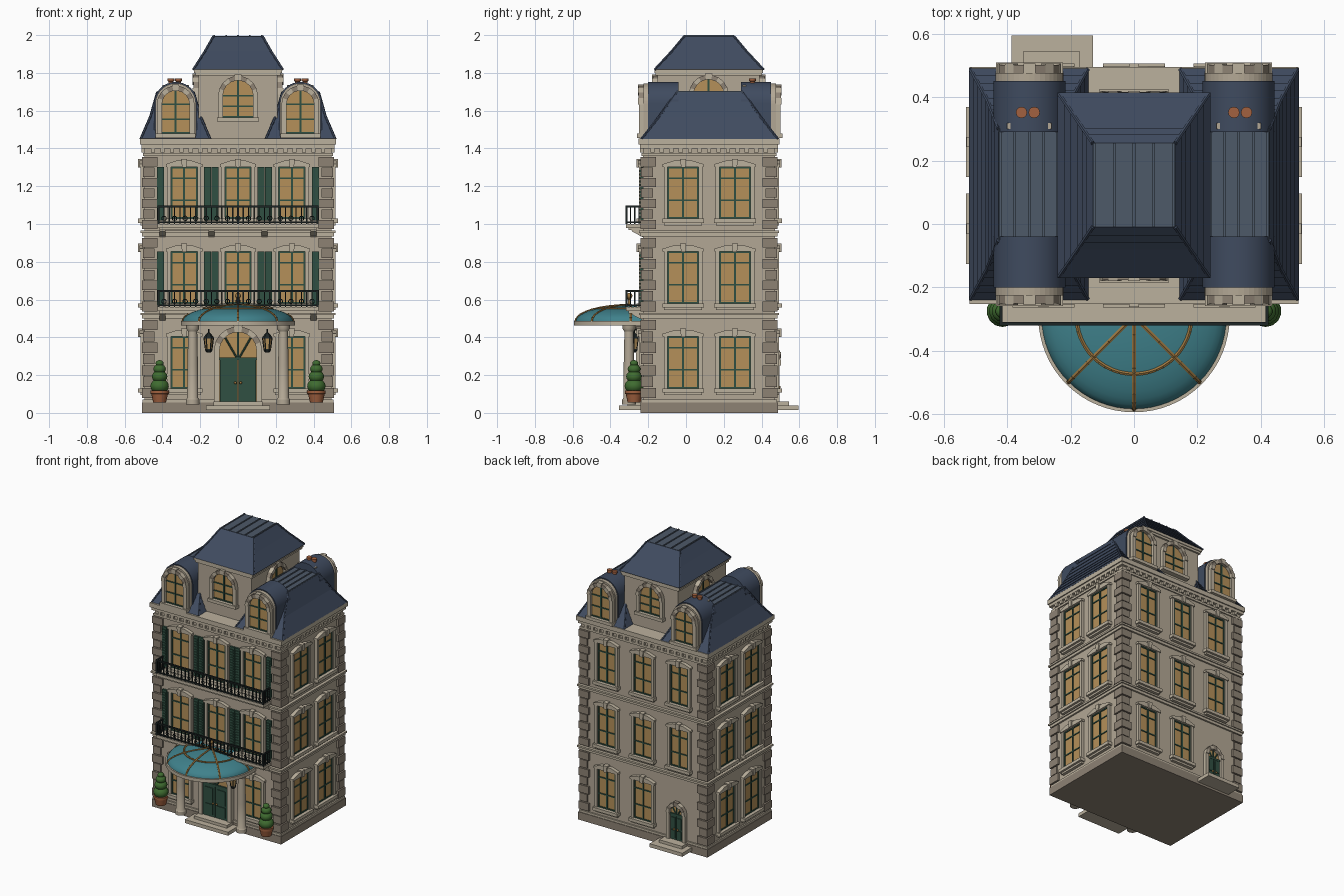
import bpy, bmesh
from math import pi, sin, cos
from mathutils import Matrix, Vector

if "Cube" in bpy.data.objects:
    bpy.data.objects.remove(bpy.data.objects["Cube"])

COL = dict(stone=(.45, .39, .30), trim=(.50, .44, .34), quoin=(.27, .225, .175), slate=(.05, .07, .115),
           seam=(.075, .10, .14), glass=(.46, .28, .10), green=(.03, .08, .055), iron=(.012, .018, .018),
           teal=(.05, .22, .26), gold=(.33, .18, .05), clay=(.36, .12, .05), leaf=(.05, .15, .03))
MAT = {}
for k, c in COL.items():
    MAT[k] = bpy.data.materials.new(k)
    MAT[k].diffuse_color = (*c, 1)
PARTS = {}
I = Matrix.Identity(4)


def part(name, mat):
    return PARTS.setdefault((name, mat), bmesh.new())


def box(p, x0, x1, y0, y1, z0, z1, M=I):
    T = Matrix.Translation(((x0 + x1) / 2, (y0 + y1) / 2, (z0 + z1) / 2))
    bmesh.ops.create_cube(p, size=1, matrix=M @ T @ Matrix.Diagonal((x1 - x0, y1 - y0, z1 - z0, 1)))


def prism(p, pts, y0, y1, M=I):
    """Extrude an (x, z) outline along y."""
    a = [p.verts.new(M @ Vector((x, y0, z))) for x, z in pts]
    b = [p.verts.new(M @ Vector((x, y1, z))) for x, z in pts]
    p.faces.new(a)
    p.faces.new(b[::-1])
    for i in range(len(pts)):
        j = (i + 1) % len(pts)
        p.faces.new((a[i], b[i], b[j], a[j]))


def lathe(p, prof, x, y, n=16):
    """Revolve an (r, z) profile about a vertical axis."""
    rings = [[p.verts.new((x + r * cos(2 * pi * i / n), y + r * sin(2 * pi * i / n), z)) for i in range(n)] for r, z in prof]
    for a, b in zip(rings, rings[1:]):
        for i in range(n):
            p.faces.new((a[i], a[(i + 1) % n], b[(i + 1) % n], b[i]))
    p.faces.new(rings[0][::-1])
    p.faces.new(rings[-1])


def rod(p, a, b, r, n=6):
    a, b = Vector(a), Vector(b)
    d = b - a
    M = Matrix.Translation((a + b) / 2) @ d.to_track_quat('Z', 'Y').to_matrix().to_4x4()
    bmesh.ops.create_cone(p, cap_ends=True, segments=n, radius1=r, radius2=r, depth=d.length, matrix=M)


def ball(p, x, y, z, r, sz=1):
    bmesh.ops.create_uvsphere(p, u_segments=14, v_segments=8, radius=r,
                              matrix=Matrix.Translation((x, y, z)) @ Matrix.Diagonal((1, 1, sz, 1)))


def arch(r, z0, zs, n=14):
    return [(-r, z0), (r, z0)] + [(r * cos(pi * i / n), zs + r * sin(pi * i / n)) for i in range(n + 1)]


def at(x, y, z, ang=0):
    return Matrix.Translation((x, y, z)) @ Matrix.Rotation(ang, 4, 'Z')


def window(M, w, h=.275):
    """Rectangular window; local -y points out of the wall, z = 0 at the glass bottom."""
    t, g, f = part("window_surrounds", "trim"), part("window_glass", "glass"), part("window_bars", "green")
    a = w / 2
    box(g, -a, a, -.006, .01, 0, h, M)
    for x in (-a + .003, 0, a - .003):
        box(f, x - .005, x + .005, -.012, 0, 0, h, M)
    for z in (.004, h * .36, h * .78, h - .004):
        box(f, -a, a, -.011, 0, z - .004, z + .004, M)
    for s in (-1, 1):
        box(t, min(s * a, s * (a + .02)), max(s * a, s * (a + .02)), -.02, .01, 0, h, M)
    box(t, -a - .028, a + .028, -.035, .01, -.022, 0, M)
    box(t, -a - .018, a + .018, -.02, .01, -.035, -.022, M)
    prism(t, [(-a - .026, h), (a + .026, h), (a + .026, h + .014), (a * .6, h + .032), (-a * .6, h + .032), (-a - .026, h + .014)], -.026, .01, M)
    prism(t, [(-.011, h - .004), (.011, h - .004), (.016, h + .042), (-.016, h + .042)], -.034, .01, M)


def arch_opening(M, r, zs, ring=.026, door=0, n=9):
    """Arched window, or a double door with fanlight when door > 0 (the door height)."""
    g, f = part("arched_glass", "glass"), part("arched_bars", "green")
    t, q = part("arched_surrounds", "trim"), part("arch_stones", "quoin")
    prism(g, arch(r, 0, zs), -.006, .01, M)
    for s in (-1, 1):
        x = s * (r + ring / 2)
        box(t, x - ring / 2, x + ring / 2, -.024, .01, 0, zs, M)
    for i in range(n):
        a0, a1 = pi * i / n, pi * (i + 1) / n
        R = r + ring * (1.3 if i == n // 2 else 1)
        prism(t if i % 2 == 0 else q, [(r * cos(a0), zs + r * sin(a0)), (R * cos(a0), zs + R * sin(a0)),
              (R * cos(a1), zs + R * sin(a1)), (r * cos(a1), zs + r * sin(a1))], -.03 if i % 2 == 0 else -.026, .01, M)
    if door:
        d, k = part("door_leaves", "green"), part("door_knobs", "gold")
        for s in (-1, 1):
            c = s * r / 2
            box(d, c - r / 2 + .002, c + r / 2 - .002, -.014, .01, 0, door, M)
            for z0, z1 in ((.08, .4), (.47, .93)):
                box(d, c - r * .32, c + r * .32, -.019, 0, door * z0, door * z1, M)
            v = M @ Vector((s * .014, -.022, door * .45))
            ball(k, v.x, v.y, v.z, .007)
        box(f, -r, r, -.016, 0, door, door + .014, M)
        for a in (pi / 4, pi / 2, 3 * pi / 4):
            rod(f, M @ Vector((0, -.008, door)), M @ Vector((r * .97 * cos(a), -.008, zs + r * .97 * sin(a))), .005)
    else:
        box(f, -.005, .005, -.012, 0, 0, zs + r, M)
        for z in (.004, zs * .5, zs):
            box(f, -r, r, -.011, 0, z - .004, z + .004, M)
        box(t, -r - ring - .006, r + ring + .006, -.034, .01, -.022, 0, M)


def mansard(name, x0, x1, y0, y1, prof, n):
    """Hipped roof in lapped slate courses; prof lists (left, right, y inset, z)."""
    p = part(name, "slate")
    rows = []
    for a, b in zip(prof, prof[1:]):
        rows += [[u + (v - u) * i / n for u, v in zip(a, b)] for i in range(n)]
    rows.append(list(prof[-1]))
    loops = []
    for lo, hi in zip(rows, rows[1:]):
        for (l, r, d, z), e in ((lo, .005), (hi, .0)):
            loops.append([p.verts.new(c) for c in ((x0 + l - e, y0 + d - e, z), (x1 - r + e, y0 + d - e, z),
                                                   (x1 - r + e, y1 - d + e, z), (x0 + l - e, y1 - d + e, z))])
    for a, b in zip(loops, loops[1:]):
        for i in range(4):
            p.faces.new((a[i], a[(i + 1) % 4], b[(i + 1) % 4], b[i]))
    p.faces.new(loops[0][::-1])
    p.faces.new(loops[-1])
    l, r, d, z = prof[-1]
    s = part(name + "_seams", "seam")
    X0, X1, Y0, Y1 = x0 + l, x1 - r, y0 + d, y1 - d
    box(s, X0, X1, Y0, Y1, z - .01, z + .002)
    for i in range(5):
        x = X0 + .005 + (X1 - X0 - .01) * i / 4
        box(s, x - .004, x + .004, Y0, Y1, z, z + .007)
    for i in range(len(prof) - 1):     # hip ridges
        for sx in (0, 1):
            for sy in (0, 1):
                pts = [(x1 - q[1] if sx else x0 + q[0], y1 - q[2] if sy else y0 + q[2], q[3]) for q in prof[i:i + 2]]
                rod(part(name, "slate"), pts[0], pts[1], .007)


WX, YF, YB = .495, -.228, .472
YC = (YF + YB) / 2


def band(name, mat, e, z0, z1):
    box(part(name, mat), -WX - e, WX + e, YF - e, YB + e, z0, z1)


# Walls, plinth, string courses and main cornice
band("walls", "stone", 0, .03, 1.44)
band("plinth", "quoin", .014, 0, .055)
band("plinth_cap", "trim", .01, .055, .07)
for z in (.50, .935):
    band("string_courses", "trim", .012, z, z + .018)
    band("string_courses", "trim", .02, z + .018, z + .03)
band("cornice", "trim", .008, 1.36, 1.375)
band("cornice", "trim", .016, 1.40, 1.42)
band("cornice", "trim", .024, 1.42, 1.452)
dent = part("dentils", "trim")
for i in range(19):
    x = -.45 + .05 * i
    for y in (YF, YB):
        box(dent, x - .011, x + .011, y - .015, y + .015, 1.378, 1.402)
for i in range(13):
    y = YC - .3 + .05 * i
    for x in (-WX, WX):
        box(dent, x - .015, x + .015, y - .011, y + .011, 1.378, 1.402)

# Corner quoins
for z0, z1 in ((.075, .495), (.535, .93), (.97, 1.358)):
    h = (z1 - z0) / 7
    for i in range(7):
        L, e = (.068, .013) if i % 2 == 0 else (.052, .009)
        for sx in (-1, 1):
            for y, sy in ((YF, -1), (YB, 1)):
                xs = sorted((sx * (WX + e), sx * (WX - L)))
                ys = sorted((y + sy * e, y - sy * L))
                box(part("quoins", "quoin"), *xs, *ys, z0 + h * i + .003, z0 + h * (i + 1) - .003)

# Windows on all four sides, shutters on the upper front floors
for k, z in enumerate((.13, .58, 1.028)):
    for x in (-.285, 0, .285):
        if k or x:
            window(at(x, YF, z), .14)
        if k or x > -.1:
            window(at(x, YB, z, pi), .14)
    for y in (YC - .137, YC + .137):
        window(at(WX, y, z, pi / 2), .165)
        window(at(-WX, y, z, -pi / 2), .165)
    if k:
        for x in (-.41, -.162, -.122, .122, .162, .41):
            s = part("shutters", "green")
            box(s, x - .018, x + .018, YF - .014, YF, z - .01, z + .275)
            for j in range(14):
                box(s, x - .013, x + .013, YF - .019, YF, z + .005 + j * .0187, z + .015 + j * .0187)

# Doors and steps
arch_opening(at(0, YF - .012, .06), .098, .27, .03, .22)
arch_opening(at(-.265, YB, .06, pi), .05, .19, .025, .17, 7)
box(part("front_steps", "trim"), -.17, .17, -.355, YF, .015, .04)
box(part("front_steps", "trim"), -.13, .13, -.31, YF, .04, .06)
box(part("back_steps", "trim"), -.387, -.13, YB, .595, .015, .04)
box(part("back_steps", "trim"), -.35, -.17, YB, .545, .04, .06)

# Portico columns, lanterns and potted topiaries
for s in (-1, 1):
    lathe(part("columns", "stone"), [(.036, .045), (.036, .07), (.029, .08), (.028, .25), (.024, .43), (.034, .445), (.034, .47)], s * .24, -.302, 20)
    x, y = s * .155, -.275
    ir = part("lantern_frames", "iron")
    rod(ir, (x, YF, .44), (x, y, .44), .005)
    rod(ir, (x, y, .44), (x, y, .41), .004)
    lathe(ir, [(.028, .395), (.024, .405), (.006, .425)], x, y, 6)
    lathe(ir, [(.012, .32), (.02, .332), (.02, .338)], x, y, 6)
    lathe(part("lantern_glass", "glass"), [(.016, .335), (.024, .397)], x, y, 6)
    for i in range(6):
        c, d = cos(i * pi / 3), sin(i * pi / 3)
        rod(ir, (x + .017 * c, y + .017 * d, .335), (x + .025 * c, y + .025 * d, .397), .003, 4)
    x = s * .415
    lathe(part("plant_pots", "clay"), [(.034, .055), (.044, .10), (.049, .102), (.049, .118), (.04, .118)], x, y)
    for z, r in ((.142, .05), (.192, .042), (.232, .034), (.262, .022)):
        ball(part("topiaries", "leaf"), x, y, z, r, .8)

# Glass entrance canopy: half dome, rim, ribs and finial
CY, R, H, ZB = -.292, .292, .085, .485
rim = [(R + .01) * 1] and [((R + .01) * cos(pi + pi * i / 32), CY + (R + .01) * sin(pi + pi * i / 32)) for i in range(33)]
p = part("canopy_rim", "trim")
prism(p, [(.302, -YF)] + [(x, -y) for x, y in rim[::-1]] + [(-.302, -YF)], .463, .487,
      Matrix(((1, 0, 0, 0), (0, 0, -1, 0), (0, 1, 0, 0), (0, 0, 0, 1))))


def dome(a, t, k=1.0):
    return Vector((R * cos(t) * cos(a), CY + R * cos(t) * sin(a), ZB + H * sin(t) * k))


p = part("canopy_glass", "teal")
grid = [[p.verts.new(dome(pi + pi * i / 32, pi / 2 * j / 10)) for i in range(33)] for j in range(11)]
for a, b in zip(grid, grid[1:]):
    for i in range(32):
        p.faces.new((a[i], a[i + 1], b[i + 1], b[i]))
bmesh.ops.remove_doubles(p, verts=p.verts, dist=1e-4)
prism(p, [(R * cos(pi * i / 24), ZB + H * sin(pi * i / 24)) for i in range(25)], CY, YF)
g = part("canopy_ribs", "gold")
for k in range(5):
    for j in range(8):
        rod(g, dome(pi + k * pi / 4, pi / 16 * j), dome(pi + k * pi / 4, pi / 16 * (j + 1)), .007)
for i in range(24):
    rod(g, dome(pi + pi * i / 24, .9), dome(pi + pi * (i + 1) / 24, .9), .007)
lathe(g, [(.016, .565), (.008, .58), (.007, .6), (.012, .605)], 0, -.3)
ball(g, 0, -.3, .62, .016)

# Balconies with iron railings
for zs, zt in ((.535, .645), (.975, 1.092)):
    s, r = part("balcony_slabs", "trim"), part("balcony_railings", "iron")
    box(s, -.425, .425, -.318, YF, zs + .005, zs + .025)
    box(s, -.415, .415, -.305, YF, zs - .008, zs + .005)
    for x in (-.4, -.14, .14, .4):
        prism(s, [(YF, zs - .045), (YF, zs), (-.29, zs), (-.285, zs - .015)], x - .015, x + .015,
              Matrix(((0, 1, 0, 0), (1, 0, 0, 0), (0, 0, 1, 0), (0, 0, 0, 1))))
    zb = zs + .035
    for z, q in ((zt, .005), (zb, .004)):
        box(r, -.425, .425, -.32, -.31, z - q, z + q)
        for x in (-.42, .42):
            box(r, x - .005, x + .005, -.32, YF, z - q, z + q)
    for i in range(31):
        x, w = -.42 + .028 * i, .005 if i % 15 == 0 else .003
        box(r, x - w, x + w, -.315 - w, -.315 + w, zs + .025, zt)
    for j in range(1, 4):
        for x in (-.42, .42):
            box(r, x - .003, x + .003, -.315 + .022 * j - .003, -.315 + .022 * j + .003, zs + .025, zt)
    for i in range(15):     # scroll rings
        for j in range(10):
            c = [(-.392 + .056 * i + .012 * cos(t), -.315, zb + .02 + .012 * sin(t)) for t in (j * pi / 5, (j + 1) * pi / 5)]
            rod(r, c[0], c[1], .0025, 4)

# Central tower with arched windows and mansard roof
box(part("tower_walls", "stone"), -.21, .21, -.15, .39, 1.44, 1.81)
box(part("tower_cornice", "trim"), -.225, .225, -.162, .402, 1.785, 1.80)
box(part("tower_cornice", "trim"), -.232, .232, -.167, .407, 1.80, 1.818)
for M in (at(0, -.15, 1.565), at(0, .39, 1.565, pi), at(.21, .12, 1.57, pi / 2), at(-.21, .12, 1.57, -pi / 2)):
    arch_opening(M, .08, .115, .025)
mansard("tower_roof", -.236, .236, -.165, .41, [(0, 0, 0, 1.818), (.062, .062, .09, 1.915), (.106, .106, .155, 1.993)], 3)

# Side wing roofs, arched dormers and chimney pots
for s in (-1, 1):
    ins = [(0, 0, 0, 1.45), (.052, .052, .095, 1.57), (.088, .088, .185, 1.697)]
    xa, xb = sorted((s * .515, s * .147))
    mansard("wing_roof_left" if s < 0 else "wing_roof_right", xa, xb, -.236, .487, ins, 4)
    for M in (at(s * .33, -.225, 1.478), at(s * .33, .476, 1.478, pi)):
        prism(part("dormer_roofs", "slate"), arch(.114, -.03, .16, 20), .025, .185, M)
        prism(part("dormer_fronts", "stone"), arch(.107, -.03, .16, 20), 0, .04, M)
        arch_opening(M, .073, .155, .027)
    box(part("chimney_blocks", "stone"), s * .33 - .07, s * .33 + .07, .30, .318, 1.6, 1.735)
    for d in (-.02, .02):
        lathe(part("chimney_pots", "clay"), [(.013, 1.72), (.013, 1.755), (.018, 1.757), (.018, 1.77), (.01, 1.77)], s * .335 + d, .352, 12)

# Turn every collected part into an object
ROUND = ("columns", "plant_pots", "topiaries", "canopy", "chimney_pots", "dormer_roofs", "door_knobs")
for (name, mat), bm in PARTS.items():
    bmesh.ops.recalc_face_normals(bm, faces=bm.faces)
    me = bpy.data.meshes.new(name)
    bm.to_mesh(me)
    bm.free()
    me.materials.append(MAT[mat])
    ob = bpy.data.objects.new(name, me)
    bpy.context.collection.objects.link(ob)
    if name.startswith(ROUND):
        bpy.ops.object.select_all(action='DESELECT')
        ob.select_set(True)
        bpy.context.view_layer.objects.active = ob
        bpy.ops.object.shade_smooth_by_angle(angle=.6)

for m in bpy.data.materials:
    if m.users and not m.is_grease_pencil:
        m.use_nodes = True
        m.node_tree.nodes["Principled BSDF"].inputs["Base Color"].default_value = m.diffuse_color
